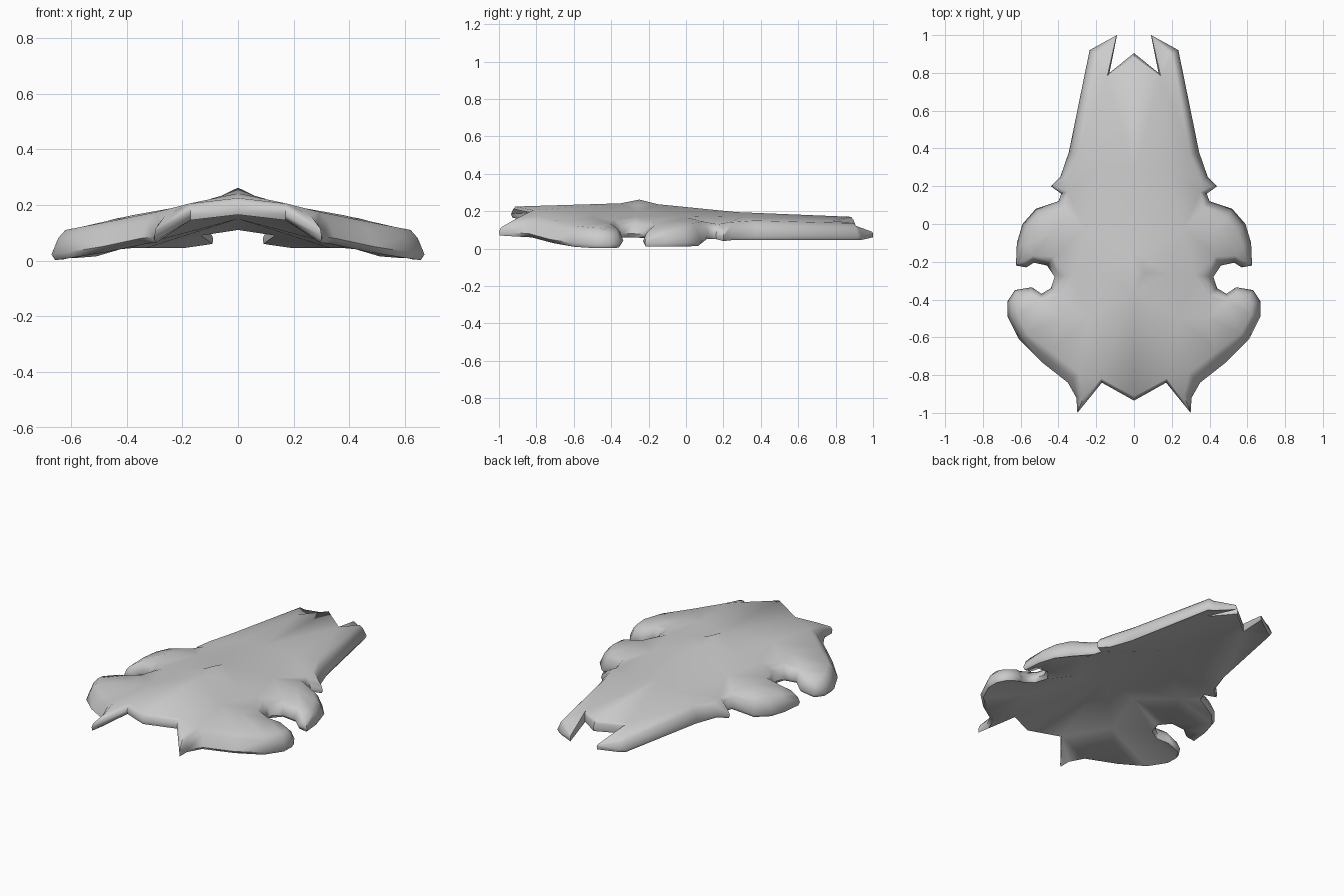
import bpy, bmesh
from mathutils import Vector
from mathutils.geometry import delaunay_2d_cdt

if "Cube" in bpy.data.objects:
    bpy.data.objects.remove(bpy.data.objects["Cube"])

# Right half outline, front centre to rear centre: x, y, widest-edge z, upper-edge z
RIM = [
    (0, -.935, .185, .225), (.17, -.84, .165, .205), (.30, -1.0, .09, .115),
    (.305, -.92, .085, .16), (.35, -.84, .08, .175), (.49, -.73, .05, .145),
    (.61, -.61, .03, .12), (.67, -.49, .022, .11), (.67, -.41, .022, .10),
    (.63, -.35, .025, .09), (.54, -.335, .045, .11), (.49, -.37, .07, .135),
    (.44, -.34, .08, .15), (.42, -.28, .08, .155), (.46, -.22, .075, .145),
    (.53, -.205, .06, .125), (.57, -.23, .04, .10), (.625, -.22, .03, .08),
    (.62, -.10, .03, .105), (.59, 0, .03, .12), (.52, .08, .035, .135),
    (.40, .12, .07, .145), (.385, .16, .07, .13), (.44, .20, .06, .10),
    (.39, .25, .065, .14), (.345, .38, .065, .15), (.235, .92, .065, .135),
    (.20, .94, .065, .12), (.09, 1.0, .08, .09), (.13, .80, .11, .15),
    (0, .905, .13, .17)]
TOP_SPINE = [(0, .27, .195), (0, -.15, .237), (0, -.25, .262), (0, -.35, .242)]
TOP_INNER = [(.06, -.26, .233), (.18, -.26, .198), (.32, -.27, .172), (.24, -.5, .188),
             (.38, -.5, .163), (.26, -.03, .175), (.43, -.04, .153), (.18, .3, .168)]
LOW_SPINE = [(0, .27, .15), (0, -.25, .195)]
LOW_INNER = [(.2, -.25, .145), (.3, -.55, .12), (.35, -.02, .10)]

# Inset the outline to make the upper and lower edges of the rounded rim
n = len(RIM)
flat = [Vector(p[:2]) for p in RIM]
ring_mid, ring_top, ring_low = [], [], []
for i, (x, y, z, zt) in enumerate(RIM):
    a = flat[i - 1] if i else Vector((-flat[1].x, flat[1].y))
    b = flat[i + 1] if i < n - 1 else Vector((-flat[-2].x, flat[-2].y))
    t = (flat[i] - a).normalized() + (b - flat[i]).normalized()
    inward = Vector((-t.y, t.x)).normalized()
    d = (.8 if i in (4, 5, 12, 13, 14) else .58) * (zt - z)
    ring_mid.append(Vector((x, y, z)))
    for ring, k, zz in ((ring_top, d, zt), (ring_low, .3 * d, max(.002, z - .02))):
        q = flat[i] + inward * k
        ring.append(Vector((0 if x == 0 else q.x, q.y, zz)))
ring_shoulder = [m.lerp(t, .5) + Vector((0, 0, .18 * (t.z - m.z)))
                 for m, t in zip(ring_mid, ring_top)]

bm = bmesh.new()


def surface(ring_verts, spine, inner, flip):
    """Triangulated skin between a rim edge and the centre line."""
    bverts = ring_verts + [bm.verts.new(p) for p in spine + inner]
    count = len(ring_verts) + len(spine)
    res = delaunay_2d_cdt([v.co.xy for v in bverts], [], [list(range(count))], 1, 1e-5)
    made = []
    for co, orig in zip(res[0], res[3]):
        if orig:
            made.append(bverts[orig[0]])
        else:
            near = min(bverts, key=lambda v: (v.co.xy - co).length)
            made.append(bm.verts.new((co.x, co.y, near.co.z)))
    for f in res[2]:
        f = list(reversed(f)) if flip else list(f)
        vs = [made[k] for k in f]
        if len(set(vs)) > 2 and not bm.faces.get(vs):
            bm.faces.new(vs)


# Rounded rim band
rings = [[bm.verts.new(p) for p in r] for r in (ring_low, ring_mid, ring_shoulder, ring_top)]
for lo, hi in zip(rings, rings[1:]):
    for i in range(n - 1):
        bm.faces.new((lo[i], lo[i + 1], hi[i + 1], hi[i]))

# Upper and lower skins
surface(rings[-1], TOP_SPINE, TOP_INNER, False)
surface(rings[0], LOW_SPINE, LOW_INNER, True)

# Mirror the half and weld at the centre
geom = bm.verts[:] + bm.edges[:] + bm.faces[:]
dup = bmesh.ops.duplicate(bm, geom=geom)["geom"]
for v in dup:
    if isinstance(v, bmesh.types.BMVert):
        v.co.x *= -1
bmesh.ops.reverse_faces(bm, faces=[f for f in dup if isinstance(f, bmesh.types.BMFace)])
bmesh.ops.remove_doubles(bm, verts=bm.verts[:], dist=1e-4)
bmesh.ops.recalc_face_normals(bm, faces=bm.faces[:])

mesh = bpy.data.meshes.new("hull_shell")
bm.to_mesh(mesh)
bm.free()
hull = bpy.data.objects.new("hull_shell", mesh)
bpy.context.collection.objects.link(hull)
bpy.context.view_layer.objects.active = hull
hull.select_set(True)
bpy.ops.object.shade_smooth_by_angle(angle=1.1)
